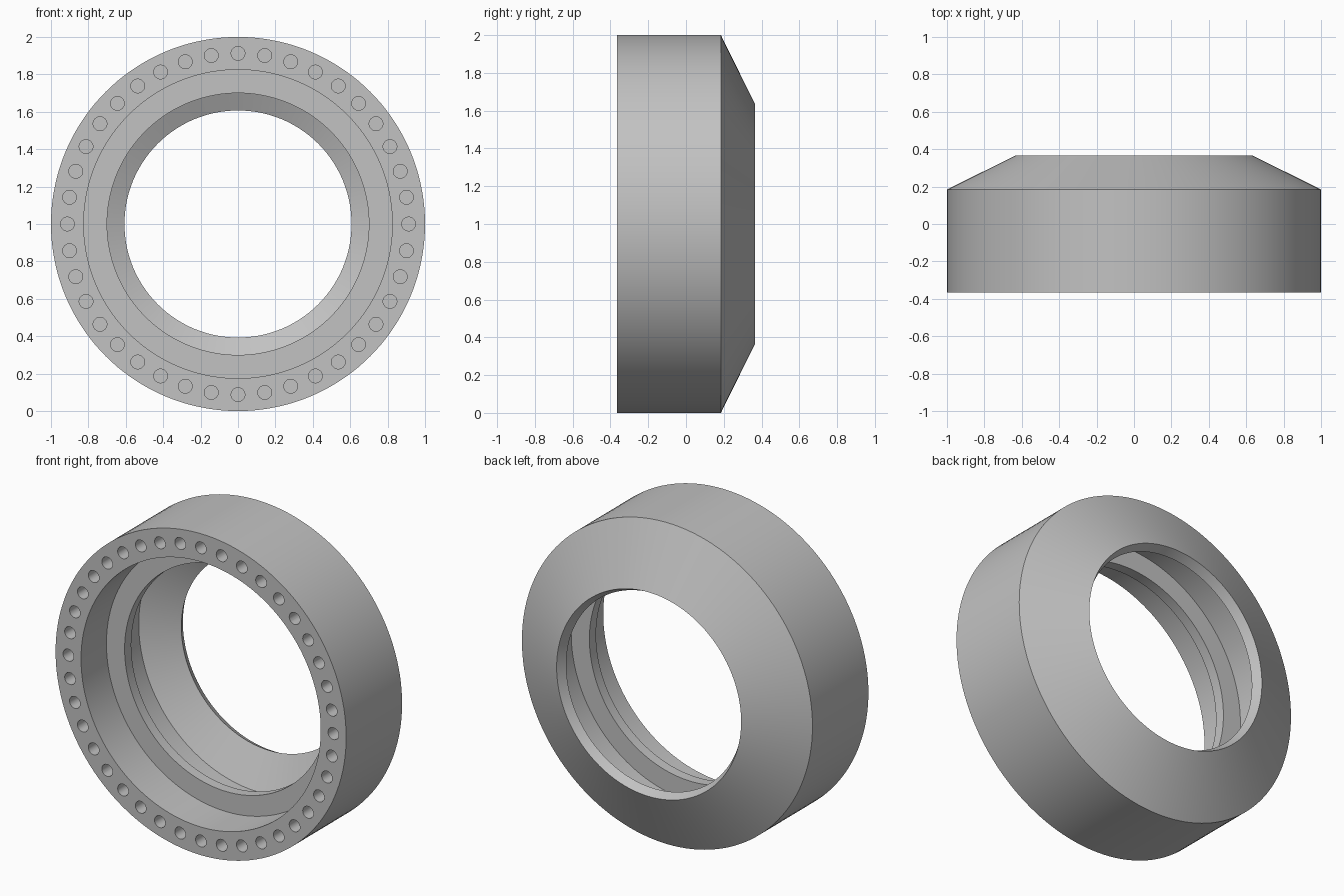
import bpy, bmesh
from math import cos, sin, pi, radians
from mathutils import Matrix, Vector

cube = bpy.data.objects.get("Cube")
if cube:
    bpy.data.objects.remove(cube, do_unlink=True)

SEGMENTS = 144
HOLES = 40
CENTRE = Vector((0, 0, 1))

steel = bpy.data.materials.new("grey_steel")
steel.use_nodes = True
grey = (0.54, 0.54, 0.54, 1)
steel.diffuse_color = grey
steel.node_tree.nodes["Principled BSDF"].inputs["Base Color"].default_value = grey


def add_object(name, bm):
    mesh = bpy.data.meshes.new(name)
    bmesh.ops.recalc_face_normals(bm, faces=bm.faces)
    bm.to_mesh(mesh)
    bm.free()
    mesh.materials.append(steel)
    obj = bpy.data.objects.new(name, mesh)
    bpy.context.collection.objects.link(obj)
    return obj


# Closed section of the ring as (radius, y)
section = [
    (1.0, -0.365), (1.0, 0.185), (0.635, 0.365),      # outer wall, rear cone
    (0.607, 0.31), (0.825, 0.203),                    # square lip, inner cone
    (0.825, -0.05), (0.70, -0.05),                    # chamber, back of web
    (0.70, -0.115), (0.825, -0.115), (0.825, -0.365)  # web edge, front bore
]
bm = bmesh.new()
rings = []
for i in range(SEGMENTS):
    a = 2 * pi * i / SEGMENTS
    rings.append([bm.verts.new(CENTRE + Vector((r * cos(a), y, r * sin(a))))
                  for r, y in section])
for i, ring in enumerate(rings):
    following = rings[(i + 1) % SEGMENTS]
    for j in range(len(section)):
        k = (j + 1) % len(section)
        bm.faces.new((ring[j], ring[k], following[k], following[j]))
flange_ring = add_object("flange_ring", bm)

# Blind bolt holes around the front face
bm = bmesh.new()
for i in range(HOLES):
    a = 2 * pi * i / HOLES
    place = Matrix.Translation(CENTRE + Vector((0.912 * cos(a), -0.3, 0.912 * sin(a))))
    bmesh.ops.create_cone(bm, cap_ends=True, segments=24, radius1=0.037,
                          radius2=0.037, depth=0.37,
                          matrix=place @ Matrix.Rotation(pi / 2, 4, "X"))
cutter = add_object("bolt_hole_cutter", bm)
cutter.hide_render = True

cut = flange_ring.modifiers.new("bolt_holes", "BOOLEAN")
cut.operation = "DIFFERENCE"
cut.solver = "EXACT"
cut.object = cutter

bpy.ops.object.select_all(action="DESELECT")
flange_ring.select_set(True)
bpy.context.view_layer.objects.active = flange_ring
bpy.ops.object.modifier_apply(modifier=cut.name)
bpy.data.objects.remove(cutter, do_unlink=True)

# Smooth round walls with crisp edges
bpy.ops.object.shade_smooth_by_angle(angle=radians(20))
